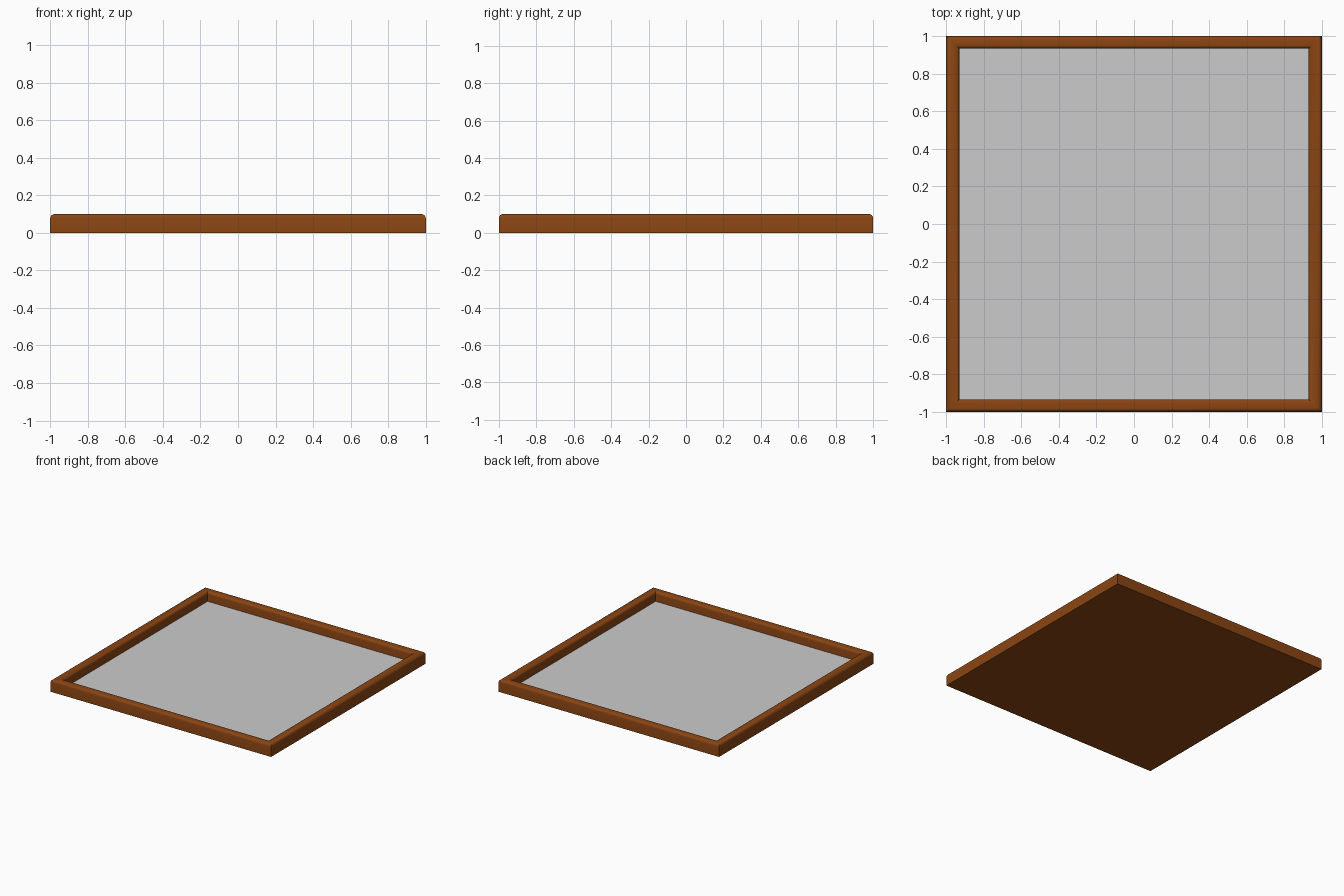
import bpy, bmesh, math

if "Cube" in bpy.data.objects:
    bpy.data.objects.remove(bpy.data.objects["Cube"])

OX, OY, H = 1.0, 1.0, 0.1        # outer half sizes and height
RAIL_X, RAIL_Y = 0.07, 0.065     # rail widths of side and front/back rails
R = 0.022                        # rounding of the top edges
SEG = 4


def material(name, rgb):
    m = bpy.data.materials.new(name)
    m.diffuse_color = (*rgb, 1)
    m.use_nodes = True
    m.node_tree.nodes["Principled BSDF"].inputs["Base Color"].default_value = m.diffuse_color
    return m


def add_object(name, bm, mat=None):
    bmesh.ops.recalc_face_normals(bm, faces=bm.faces)
    me = bpy.data.meshes.new(name)
    bm.to_mesh(me)
    bm.free()
    ob = bpy.data.objects.new(name, me)
    bpy.context.collection.objects.link(ob)
    if mat:
        me.materials.append(mat)
    return ob


def slab(name, hx, hy, z0, z1, mat=None):
    bm = bmesh.new()
    bmesh.ops.create_cube(bm, size=1)
    for v in bm.verts:
        v.co = (v.co.x * 2 * hx, v.co.y * 2 * hy, z0 + (v.co.z + 0.5) * (z1 - z0))
    return add_object(name, bm, mat)


wood = material("wood", (0.258, 0.060, 0.0065))

# rail cross-section: (fraction of rail width inward from outside, z)
W = (RAIL_X + RAIL_Y) / 2
arc = [(R - R * math.cos(a), H - R + R * math.sin(a))
       for a in (math.pi / 2 * i / SEG for i in range(SEG + 1))]
profile = [(0, 0)] + arc + [(W - d, z) for d, z in reversed(arc)] + [(W, 0)]
profile = [(d / W, z) for d, z in profile]

# mitred frame: sweep the cross-section round the four corners
bm = bmesh.new()
rings = [[bm.verts.new((sx * (OX - f * RAIL_X), sy * (OY - f * RAIL_Y), z))
          for f, z in profile]
         for sx, sy in ((-1, -1), (1, -1), (1, 1), (-1, 1))]
n = len(profile)
for i in range(4):
    a, b = rings[i], rings[(i + 1) % 4]
    for j in range(n):
        k = (j + 1) % n
        bm.faces.new((a[j], b[j], b[k], a[k]))
frame = add_object("frame", bm, wood)
bpy.context.view_layer.objects.active = frame
frame.select_set(True)
bpy.ops.object.shade_smooth_by_angle(angle=math.radians(35))

# wooden backing board and grey panel on top of it
slab("backing_board", OX - RAIL_X, OY - RAIL_Y, 0, 0.012, wood)
slab("panel", OX - RAIL_X, OY - RAIL_Y, 0.012, 0.02)
